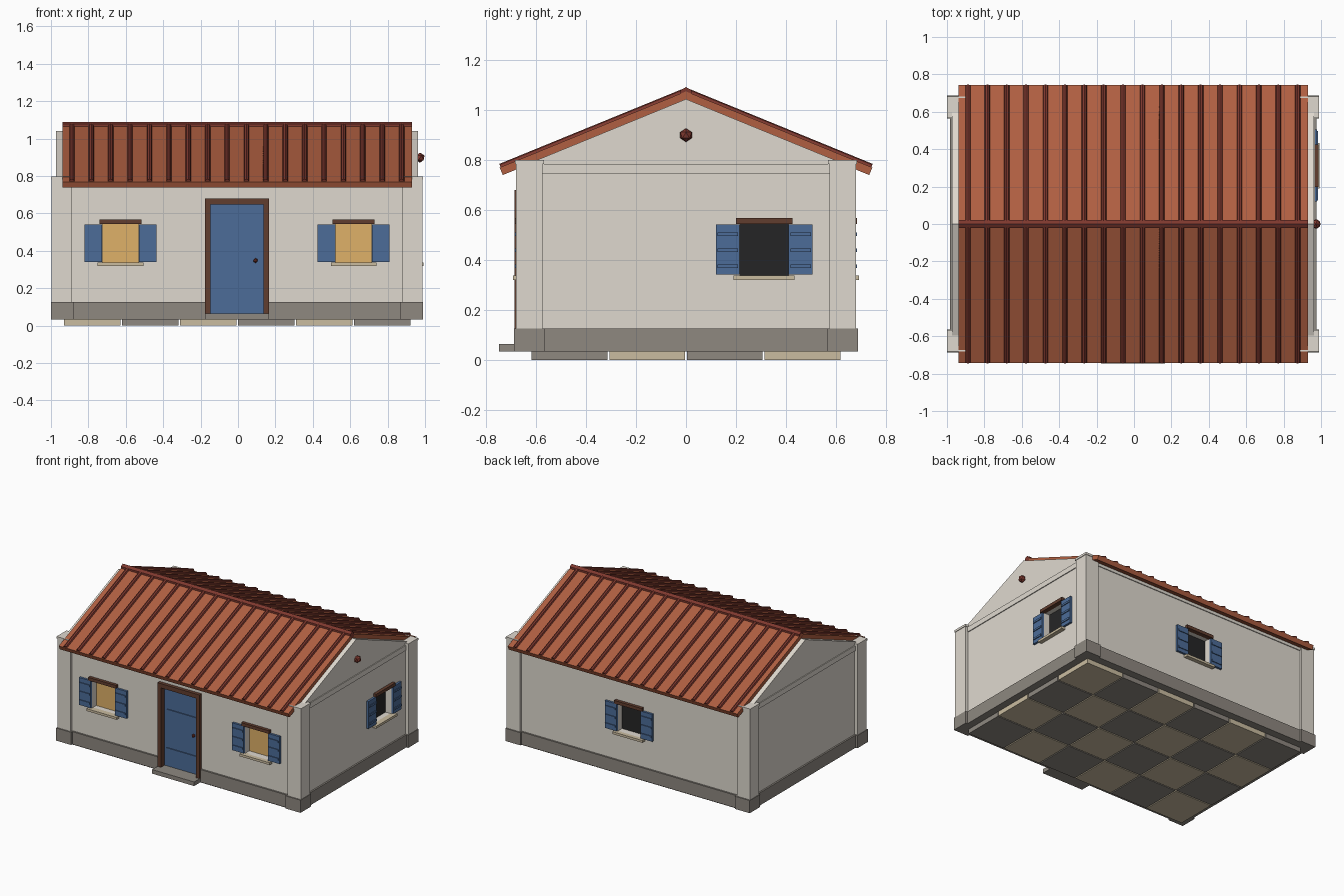
import bpy, bmesh, math
from mathutils import Matrix, Vector

if "Cube" in bpy.data.objects:
    bpy.data.objects.remove(bpy.data.objects["Cube"])

OX = -0.005                      # house centre in x
HX, HY = 0.968, 0.66             # wall half sizes
SLOPE = 0.409
ANG = math.atan(SLOPE)


def mat(name, r, g, b):
    lin = [((c / 255 + 0.055) / 1.055) ** 2.4 for c in (r, g, b)]
    m = bpy.data.materials.new(name)
    m.diffuse_color = (*lin, 1)
    m.use_nodes = True
    m.node_tree.nodes["Principled BSDF"].inputs["Base Color"].default_value = m.diffuse_color
    return m


WALL = mat("plaster", 223, 217, 207)
STONE = mat("grey stone", 142, 136, 128)
BEIGE = mat("beige stone", 202, 188, 160)
BLUE = mat("blue paint", 76, 108, 152)
WOOD = mat("brown wood", 97, 61, 46)
WARM = mat("warm glass", 223, 177, 104)
DARK = mat("dark glass", 37, 37, 38)
TILE = mat("terracotta", 176, 95, 65)
RIB = mat("dark terracotta", 126, 56, 46)


def finish(name, bm, material, matrix=None):
    bmesh.ops.recalc_face_normals(bm, faces=bm.faces)
    me = bpy.data.meshes.new(name)
    bm.to_mesh(me)
    bm.free()
    if matrix:
        me.transform(matrix)
    if material:
        me.materials.append(material)
    ob = bpy.data.objects.new(name, me)
    bpy.context.collection.objects.link(ob)
    return ob


def boxes(name, material, spans, matrix=None):
    """One object from boxes given as (x0, x1, y0, y1, z0, z1)."""
    bm = bmesh.new()
    for x0, x1, y0, y1, z0, z1 in spans:
        m = Matrix.Translation(((x0 + x1) / 2, (y0 + y1) / 2, (z0 + z1) / 2)) @ \
            Matrix.Diagonal((abs(x1 - x0), abs(y1 - y0), abs(z1 - z0), 1))
        bmesh.ops.create_cube(bm, size=1, matrix=m)
    return finish(name, bm, material, matrix)


def extrude_x(name, material, profile, x0, x1):
    """Extrude a (y, z) profile along x."""
    bm = bmesh.new()
    f = bm.faces.new([bm.verts.new((x0, y, z)) for y, z in profile])
    r = bmesh.ops.extrude_face_region(bm, geom=[f])
    bmesh.ops.translate(bm, vec=(x1 - x0, 0, 0),
                        verts=[v for v in r["geom"] if isinstance(v, bmesh.types.BMVert)])
    return finish(name, bm, material)


def ball(name, material, loc, r):
    bm = bmesh.new()
    bmesh.ops.create_icosphere(bm, subdivisions=1, radius=r)
    return finish(name, bm, material, Matrix.Translation(loc))


def cut(ob, cutter):
    mod = ob.modifiers.new("cut", "BOOLEAN")
    mod.operation, mod.solver, mod.object = "DIFFERENCE", "EXACT", cutter
    dg = bpy.context.evaluated_depsgraph_get()
    me = bpy.data.meshes.new_from_object(ob.evaluated_get(dg))
    ob.modifiers.clear()
    ob.data = me


HOUSE = Matrix.Translation((OX, 0, 0))

# walls with gables, and plinth
eave = 1.042 - SLOPE * HY
walls = extrude_x("walls", WALL,
                  [(-HY, 0.1), (HY, 0.1), (HY, eave), (0, 1.042), (-HY, eave)],
                  OX - HX, OX + HX)
plinth = boxes("plinth", STONE, [(-0.98, 0.98, -0.673, 0.673, 0.034, 0.127)], HOUSE)
boxes("cornice_band", WALL, [(-0.974, 0.974, -0.666, 0.666, 0.744, 0.782)], HOUSE)

# corner pilasters with caps and plinth blocks
for sx, nx in ((-1, "left"), (1, "right")):
    for sy, ny in ((-1, "front"), (1, "back")):
        def corner(xi, xo, yi, yo, z0, z1):
            return (sx * xi, sx * xo, sy * yi, sy * yo, z0, z1)
        boxes(f"pilaster_{ny}_{nx}", WALL,
              [corner(0.883, 0.991, 0.572, 0.678, 0.12, 0.785),
               corner(0.876, 0.995, 0.567, 0.682, 0.782, 0.798)], HOUSE)
        boxes(f"plinth_block_{ny}_{nx}", STONE,
              [corner(0.873, 0.995, 0.565, 0.687, 0.034, 0.127)], HOUSE)

# chequered floor tiles
T = 0.31
for name, m, k in (("floor_tiles_beige", BEIGE, 0), ("floor_tiles_grey", STONE, 1)):
    boxes(name, m, [((i - 3) * T + 0.004, (i - 2) * T - 0.004,
                     (j - 2) * T + 0.004, (j - 1) * T - 0.004, 0, 0.036)
                    for i in range(6) for j in range(4) if (i + j) % 2 == k], HOUSE)


# windows: recessed glass, lintel, sill, shutters (local -y points outward)
def window(name, loc, turn, glass):
    m = Matrix.Translation(loc) @ Matrix.Rotation(math.radians(turn), 4, "Z")
    hole = boxes("cutter", None, [(-0.097, 0.097, -0.1, 0.055, 0.337, 0.546)], m)
    cut(walls, hole)
    bpy.data.objects.remove(hole)
    boxes(name + "_glass", glass, [(-0.097, 0.097, 0.048, 0.056, 0.337, 0.546)], m)
    boxes(name + "_lintel", WOOD, [(-0.113, 0.113, -0.023, 0.01, 0.544, 0.567)], m)
    boxes(name + "_sill", BEIGE, [(-0.122, 0.122, -0.03, 0.01, 0.32, 0.337)], m)
    parts = []
    for s in (-1, 1):
        parts.append((s * 0.098, s * 0.193, -0.016, 0.002, 0.341, 0.542))
        parts += [(s * 0.105, s * 0.186, -0.022, -0.014, z - 0.007, z + 0.007)
                  for z in (0.375, 0.439, 0.503)]
    boxes(name + "_shutters", BLUE, parts, m)


window("front_left_window", (OX - 0.623, -HY, 0), 0, WARM)
window("front_right_window", (OX + 0.623, -HY, 0), 0, WARM)
window("right_window", (OX + HX, 0.312, 0), 90, DARK)
window("back_window", (OX, HY, 0), 180, DARK)

# door in a recess through wall and plinth
hole = boxes("cutter", None, [(-0.17, 0.17, -0.8, -0.625, 0.064, 0.68)], HOUSE)
cut(walls, hole)
cut(plinth, hole)
bpy.data.objects.remove(hole)
boxes("door_frame", WOOD, [(-0.171, -0.142, -0.685, -0.62, 0.064, 0.648),
                           (0.142, 0.171, -0.685, -0.62, 0.064, 0.648),
                           (-0.171, 0.171, -0.685, -0.62, 0.648, 0.68)], HOUSE)
boxes("door", BLUE, [(-0.142, 0.142, -0.642, -0.62, 0.064, 0.648),
                     (-0.123, 0.123, -0.649, -0.64, 0.182, 0.2),
                     (-0.123, 0.123, -0.649, -0.64, 0.466, 0.484)], HOUSE)
ball("door_knob", RIB, (0.094, -0.652, 0.348), 0.013)
boxes("door_step", STONE, [(-0.171, 0.171, -0.747, -0.62, 0.034, 0.064)], HOUSE)

# gable ornament
ball("gable_ball", RIB, (0.973, 0, 0.898), 0.027)

# roof slopes, ribs and ridge
R0, R1 = -0.938, 0.931
TOP, EDGE = 1.073, 0.744
for s, side in ((-1, "front"), (1, "back")):
    extrude_x(f"roof_{side}", TILE,
              [(0, TOP), (s * EDGE, TOP - SLOPE * EDGE),
               (s * (EDGE - 0.013), 1.038 - SLOPE * (EDGE - 0.013)), (0, 1.038)], R0, R1)
    bm = bmesh.new()
    length = (EDGE - 0.004) / math.cos(ANG)
    mid = Vector((0, s * (EDGE - 0.004) / 2, TOP - SLOPE * (EDGE - 0.004) / 2))
    for i in range(18):
        x = -0.888 + i * 0.1037
        m = Matrix.Translation((x, mid.y, mid.z)) @ \
            Matrix.Rotation(math.pi / 2 - s * ANG, 4, "X")
        bmesh.ops.create_cone(bm, cap_ends=True, segments=8, radius1=0.014,
                              radius2=0.014, depth=length, matrix=m)
    finish(f"roof_ribs_{side}", bm, RIB)

extrude_x("roof_ridge", RIB,
          [(0.025 * math.sin(a * math.pi / 3), 1.065 + 0.025 * math.cos(a * math.pi / 3))
           for a in range(6)], R0, R1)
